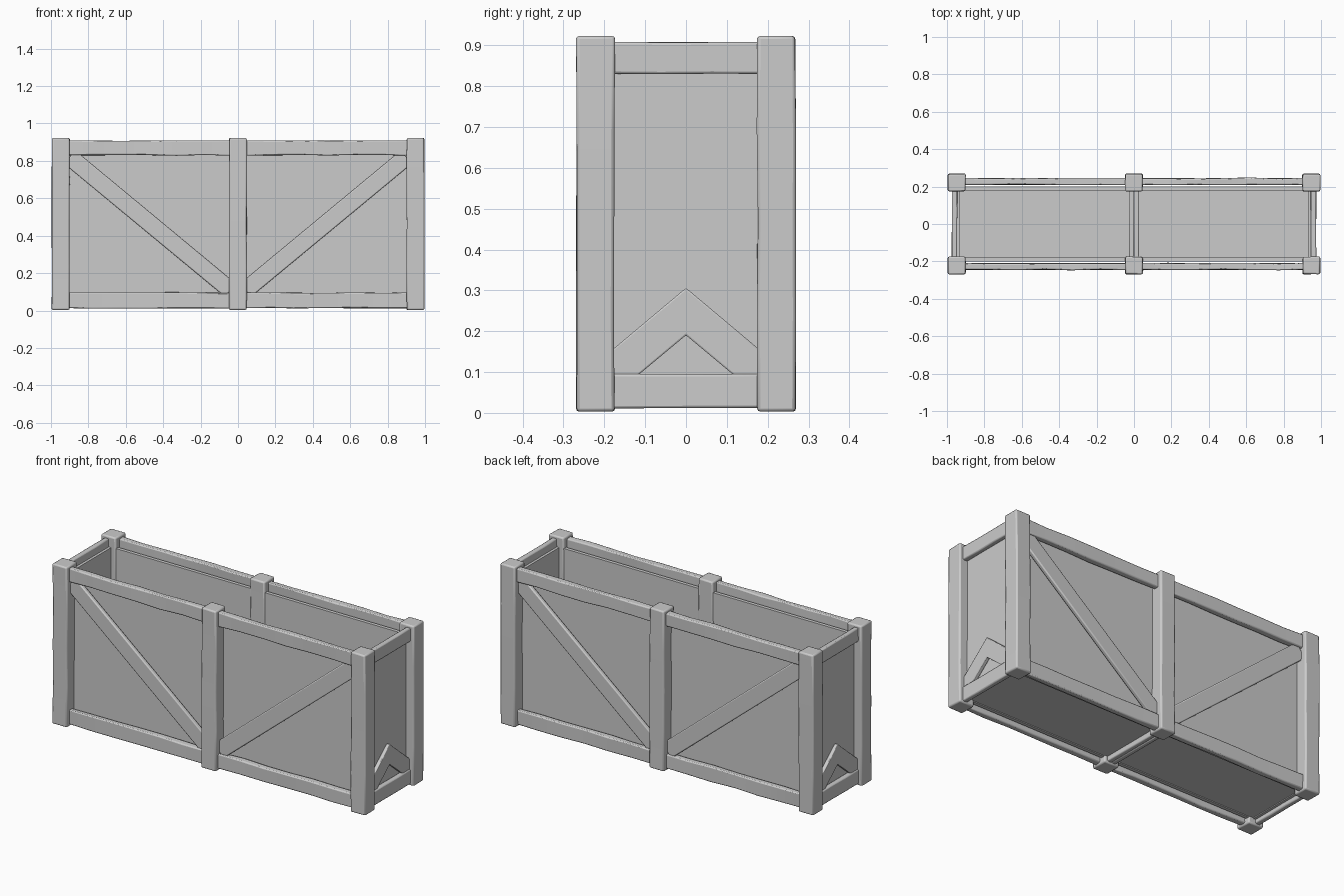
import bpy, bmesh, random
from math import atan2, hypot
from mathutils import Matrix, Vector

if "Cube" in bpy.data.objects:
    bpy.data.objects.remove(bpy.data.objects["Cube"])

random.seed(4)
H = 0.923


def finish(bm, name, bevel):
    bmesh.ops.recalc_face_normals(bm, faces=bm.faces[:])
    me = bpy.data.meshes.new(name)
    bm.to_mesh(me)
    bm.free()
    ob = bpy.data.objects.new(name, me)
    bpy.context.collection.objects.link(ob)
    if bevel:
        m = ob.modifiers.new("bevel", 'BEVEL')
        m.width = bevel
        m.segments = 2
        m.limit_method = 'ANGLE'
    bpy.ops.object.select_all(action='DESELECT')
    ob.select_set(True)
    bpy.context.view_layer.objects.active = ob
    bpy.ops.object.shade_smooth_by_angle()
    return ob


def beam(name, lo, hi, cuts=0, wobble=0.0, bevel=0.006, tilt=0.0):
    """Box between two corners, hewn slightly uneven along its longest axis."""
    lo, hi = Vector(lo), Vector(hi)
    size, mid = hi - lo, (lo + hi) / 2
    bm = bmesh.new()
    bmesh.ops.create_cube(bm, size=1)
    bmesh.ops.scale(bm, vec=size, verts=bm.verts[:])
    axis = max(range(3), key=lambda i: size[i])
    n = Vector([float(i == axis) for i in range(3)])
    for k in range(1, cuts + 1):
        p = n * size[axis] * (k / (cuts + 1) - 0.5)
        bmesh.ops.bisect_plane(bm, geom=bm.verts[:] + bm.edges[:] + bm.faces[:],
                               plane_co=p, plane_no=n)
    for v in bm.verts:
        for i in range(3):
            if i != axis:
                v.co[i] += random.uniform(-wobble, wobble)
    bmesh.ops.transform(bm, matrix=Matrix.Translation(mid) @ Matrix.Rotation(tilt, 4, 'Y'),
                        verts=bm.verts[:])
    return finish(bm, name, bevel)


def span(s, a, b):
    """Interval a..b mirrored to side s."""
    return sorted((s * a, s * b))


# Posts
for px in (-0.948, 0, 0.948):
    for s in (-1, 1):
        y0, y1 = span(s, 0.175, 0.268)
        beam("post", (px - 0.047, y0, 0.003), (px + 0.047, y1, H), 3, 0.002, 0.008)

# Long sides: panels, rails and diagonal braces
for s in (-1, 1):
    y0, y1 = span(s, 0.18, 0.20)
    beam("side_panel", (-0.935, y0, 0.035), (0.935, y1, 0.862), bevel=0)
    r0, r1 = span(s, 0.21, 0.245)
    d0, d1 = span(s, 0.21, 0.235)
    for t in (-1, 1):
        x0, x1 = span(t, 0.03, 0.925)
        for z0, z1 in ((0.012, 0.095), (0.83, 0.908)):
            beam("side_rail", (x0, r0, z0), (x1, r1, z1), 5, 0.003)
        ax, az, bx, bz = 0.04, 0.108, 0.90, 0.82
        cx, cz = t * (ax + bx) / 2, (az + bz) / 2
        half = hypot(bx - ax, bz - az) / 2
        beam("diagonal_brace", (cx - half, d0, cz - 0.046), (cx + half, d1, cz + 0.046),
             tilt=-t * atan2(bz - az, bx - ax))

# Short ends: panels, rails and chevron braces
chevron = [(-0.18, 0.04), (0, 0.19), (0.18, 0.04), (0.18, 0.155), (0, 0.306), (-0.18, 0.155)]
for s in (-1, 1):
    x0, x1 = span(s, 0.93, 0.946)
    beam("end_panel", (x0, -0.19, 0.035), (x1, 0.19, 0.862), bevel=0)
    x0, x1 = span(s, 0.945, 0.974)
    for z0, z1 in ((0.012, 0.095), (0.83, 0.908)):
        beam("end_rail", (x0, -0.185, z0), (x1, 0.185, z1), 2, 0.001)
    bm = bmesh.new()
    face = bm.faces.new([bm.verts.new((s * 0.945, y, z)) for y, z in chevron])
    ext = bmesh.ops.extrude_face_region(bm, geom=[face])
    moved = [g for g in ext['geom'] if isinstance(g, bmesh.types.BMVert)]
    bmesh.ops.translate(bm, vec=(s * 0.022, 0, 0), verts=moved)
    finish(bm, "chevron_brace", 0.004)

# Floor and paired cross rails
beam("floor", (-0.935, -0.185, 0.04), (0.935, 0.185, 0.055), bevel=0)
for s in (-1, 1):
    x0, x1 = span(s, 0.0, 0.027)
    beam("cross_rail", (x0, -0.185, 0.012), (x1, 0.185, 0.095))
